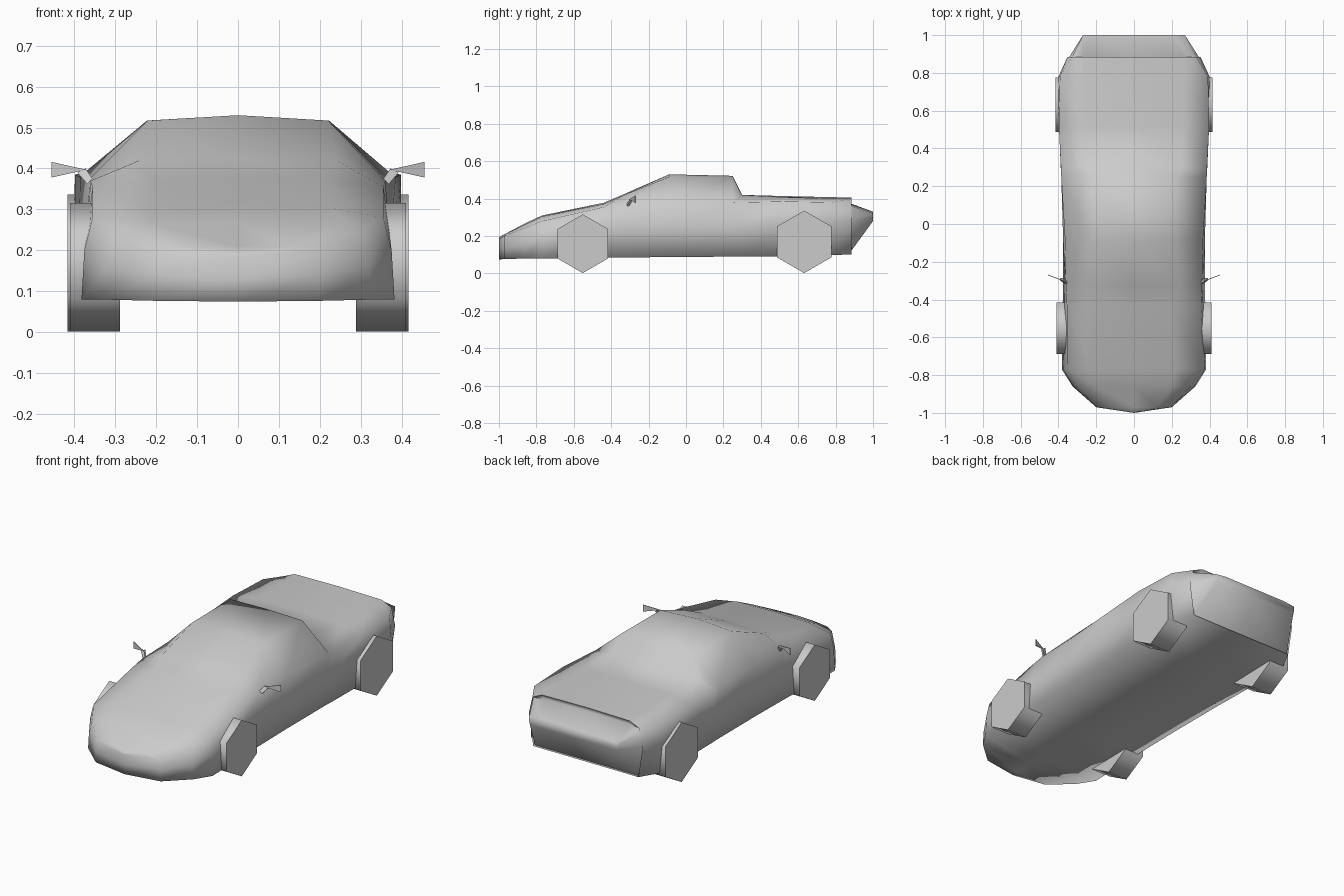
import bpy, bmesh, math
from mathutils import Matrix, Vector

default_cube = bpy.data.objects.get("Cube")
if default_cube:
    bpy.data.objects.remove(default_cube, do_unlink=True)

# One plain grey for the whole car
grey = bpy.data.materials.new("light_grey")
grey.use_nodes = True
grey.diffuse_color = (0.6, 0.6, 0.6, 1)
grey.node_tree.nodes["Principled BSDF"].inputs["Base Color"].default_value = grey.diffuse_color


def finish(name, bm, smooth_angle=None):
    """Turn a bmesh into a named, coloured object."""
    bmesh.ops.recalc_face_normals(bm, faces=bm.faces[:])
    mesh = bpy.data.meshes.new(name)
    bm.to_mesh(mesh)
    bm.free()
    mesh.materials.append(grey)
    obj = bpy.data.objects.new(name, mesh)
    bpy.context.collection.objects.link(obj)
    if smooth_angle:
        bpy.ops.object.select_all(action='DESELECT')
        obj.select_set(True)
        bpy.context.view_layer.objects.active = obj
        bpy.ops.object.shade_smooth_by_angle(angle=math.radians(smooth_angle))
    return obj


# Body stations: y, sill x z, flank x z, shoulder x z, roof rail x z, centre z
STATIONS = [
    (-1.0, 0, .075, 0, .13, 0, .185, 0, .195, .195),
    (-.97, .2, .077, .2, .14, .195, .2, .12, .208, .21),
    (-.86, .325, .08, .32, .16, .3, .245, .2, .262, .268),
    (-.77, .382, .08, .375, .2, .355, .28, .22, .305, .31),
    (-.44, .378, .085, .368, .25, .355, .355, .2, .372, .378),
    (-.33, .375, .085, .366, .25, .36, .37, .24, .42, .425),
    (-.09, .375, .088, .375, .25, .365, .372, .22, .517, .53),
    (.25, .378, .09, .385, .25, .385, .378, .222, .517, .522),
    (.3, .38, .09, .388, .25, .387, .38, .25, .42, .42),
    (.52, .385, .092, .397, .27, .398, .385, .258, .408, .414),
    (.78, .38, .098, .4, .28, .392, .38, .262, .4, .408),
    (.885, .325, .102, .352, .28, .33, .375, .27, .402, .406),
    (.87, .325, .102, .352, .28, .335, .365, .27, .375, .378),
    (1.0, .265, .28, .27, .3, .27, .322, .2, .33, .33),
]


def body():
    bm = bmesh.new()
    rings = []
    for y, sx, sz, fx, fz, hx, hz, rx, rz, cz in STATIONS:
        half = [(sx, sz), (fx, fz), (hx, hz), (rx, rz)]
        outline = [(0, sz)] + half + [(0, cz)] + [(-x, z) for x, z in reversed(half)]
        rings.append([bm.verts.new((x, y, z)) for x, z in outline])
    for a, b in zip(rings, rings[1:]):
        for i in range(len(a)):
            j = (i + 1) % len(a)
            bm.faces.new((a[i], a[j], b[j], b[i]))
    bm.faces.new(rings[-1])
    # The nose station collapses to one vertical crease
    bmesh.ops.remove_doubles(bm, verts=bm.verts[:], dist=0.001)
    finish("body", bm, 100)


def wheel(name, side, y, radius, outer):
    width = outer - 0.288
    bm = bmesh.new()
    turn = Matrix.Rotation(math.pi / 2, 4, 'Y')
    place = Matrix.Translation((side * (outer - width / 2), y, radius + 0.002))
    bmesh.ops.create_cone(bm, cap_ends=True, segments=6, radius1=radius,
                          radius2=radius, depth=width, matrix=place @ turn)
    # Put a corner of the hexagon straight up
    centre = place.to_translation()
    if max(v.co.z for v in bm.verts) < centre.z + radius * 0.95:
        bmesh.ops.rotate(bm, verts=bm.verts[:], cent=centre,
                         matrix=Matrix.Rotation(math.pi / 6, 3, 'X'))
    finish(name, bm, 70)


def plate(bm, points, thickness):
    """Thin slab with its outline in the front plane."""
    offset = Vector((0, thickness / 2, 0))
    front = [bm.verts.new(Vector(p) - offset) for p in points]
    back = [bm.verts.new(Vector(p) + offset) for p in points]
    bm.faces.new(front)
    bm.faces.new(back[::-1])
    for i in range(len(points)):
        j = (i + 1) % len(points)
        bm.faces.new((front[i], front[j], back[j], back[i]))


def mirror(name, side):
    bm = bmesh.new()
    # Tapered blade
    plate(bm, [(side * .37, -.302, .397), (side * .455, -.27, .378),
               (side * .455, -.27, .416)], 0.004)
    # Stalk
    plate(bm, [(side * .355, -.31, .375), (side * .368, -.31, .362),
               (side * .392, -.292, .39), (side * .372, -.292, .4)], 0.012)
    finish(name, bm)


body()
for label, side in (("left", 1), ("right", -1)):
    wheel("front_wheel_" + label, side, -.552, .157, .41)
    wheel("rear_wheel_" + label, side, .632, .167, .416)
    mirror("door_mirror_" + label, side)
